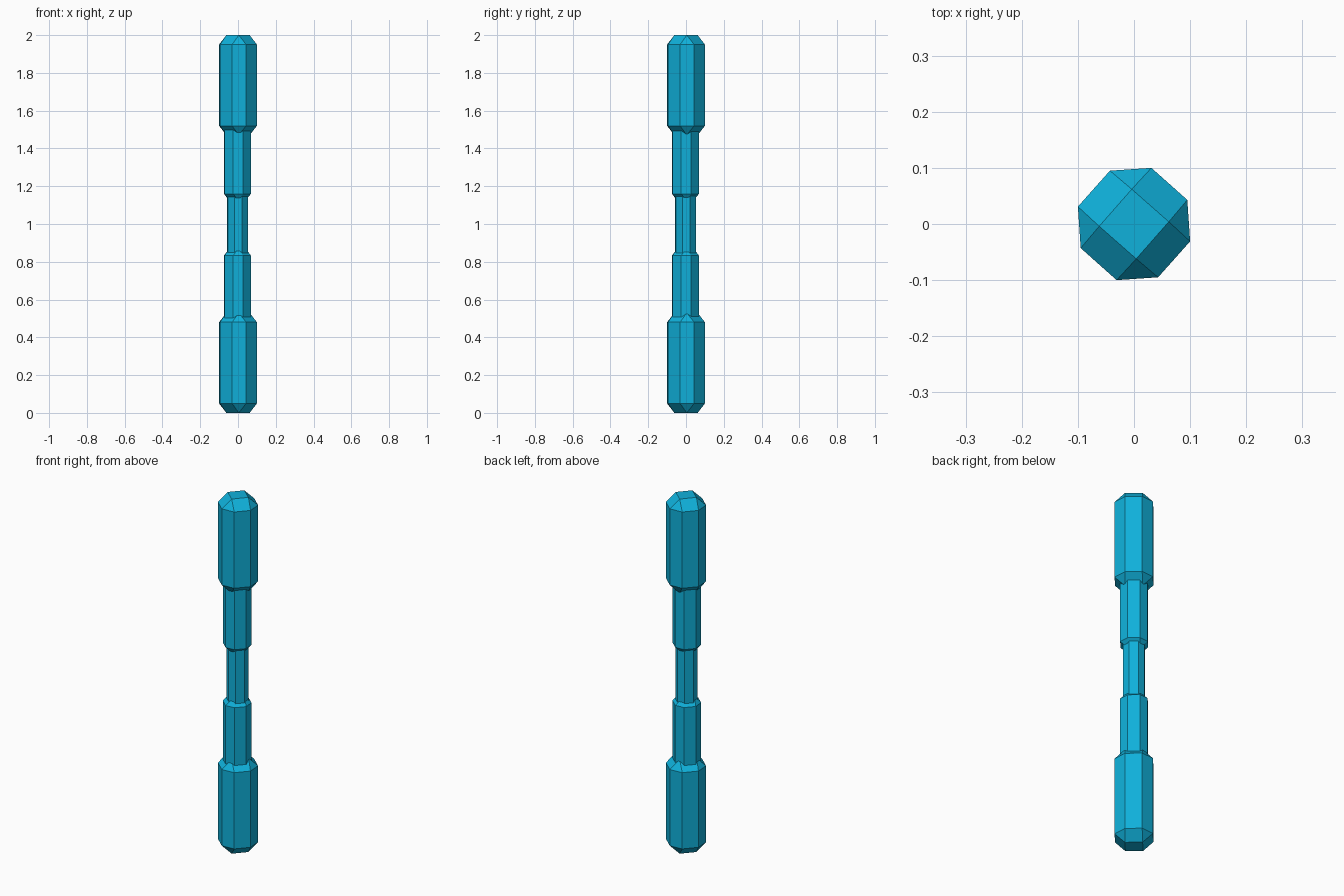
import bpy

if "Cube" in bpy.data.objects:
    bpy.data.objects.remove(bpy.data.objects["Cube"])

cyan = bpy.data.materials.new("cyan")
cyan.diffuse_color = (0.005, 0.44, 0.71, 1)
cyan.use_nodes = True
cyan.node_tree.nodes["Principled BSDF"].inputs["Base Color"].default_value = cyan.diffuse_color


def ring4(x, y):
    """Repeat a point in quarter turns, clockwise."""
    return [(x, y), (y, -x), (-x, -y), (-y, x)]


# Unit cross-section of a chamfered square bar: end square and octagon corners
SQUARE = ring4(-0.004, 0.062)
OCT_A, OCT_B = ring4(0.031, 0.100), ring4(0.095, 0.043)
OCTAGON = [p for pair in zip(OCT_A, OCT_B) for p in pair]


def chamfered_bar(name, scale, z0, z1, cap, shift=0.0):
    """Eight-sided bar with four quads and four triangles at each end.
    z0 and z1 are the ends, cap is the chamfer height."""
    levels = [(SQUARE, z0), (OCTAGON, z0 + cap), (OCTAGON, z1 - cap), (SQUARE, z1)]
    verts = [(x * scale + shift, y * scale + shift, z) for ring, z in levels for x, y in ring]
    faces = [(0, 1, 2, 3), (23, 22, 21, 20)]
    # straight sides
    for i in range(8):
        j = (i + 1) % 8
        faces.append((4 + i, 12 + i, 12 + j, 4 + j))
    # chamfered ends
    for i in range(4):
        n = (i + 1) % 4
        a, b, c = 2 * i, 2 * i + 1, (2 * i + 2) % 8
        faces.append((i, 4 + a, 4 + b, n))
        faces.append((n, 4 + b, 4 + c))
        faces.append((20 + i, 20 + n, 12 + b, 12 + a))
        faces.append((20 + n, 12 + c, 12 + b))
    mesh = bpy.data.meshes.new(name)
    mesh.from_pydata(verts, [], faces)
    mesh.materials.append(cyan)
    obj = bpy.data.objects.new(name, mesh)
    bpy.context.collection.objects.link(obj)
    return obj


# Thick grips at both ends
chamfered_bar("lower_grip", 1.0, 0.0, 0.53, 0.05)
chamfered_bar("upper_grip", 1.0, 1.47, 2.0, 0.05)
# Thinner collars next to the grips
chamfered_bar("lower_collar", 0.715, 0.46, 0.868, 0.035, -0.003)
chamfered_bar("upper_collar", 0.715, 1.125, 1.54, 0.035, -0.003)
# Slim core in the middle
chamfered_bar("core", 0.555, 0.81, 1.18, 0.025, -0.0015)
